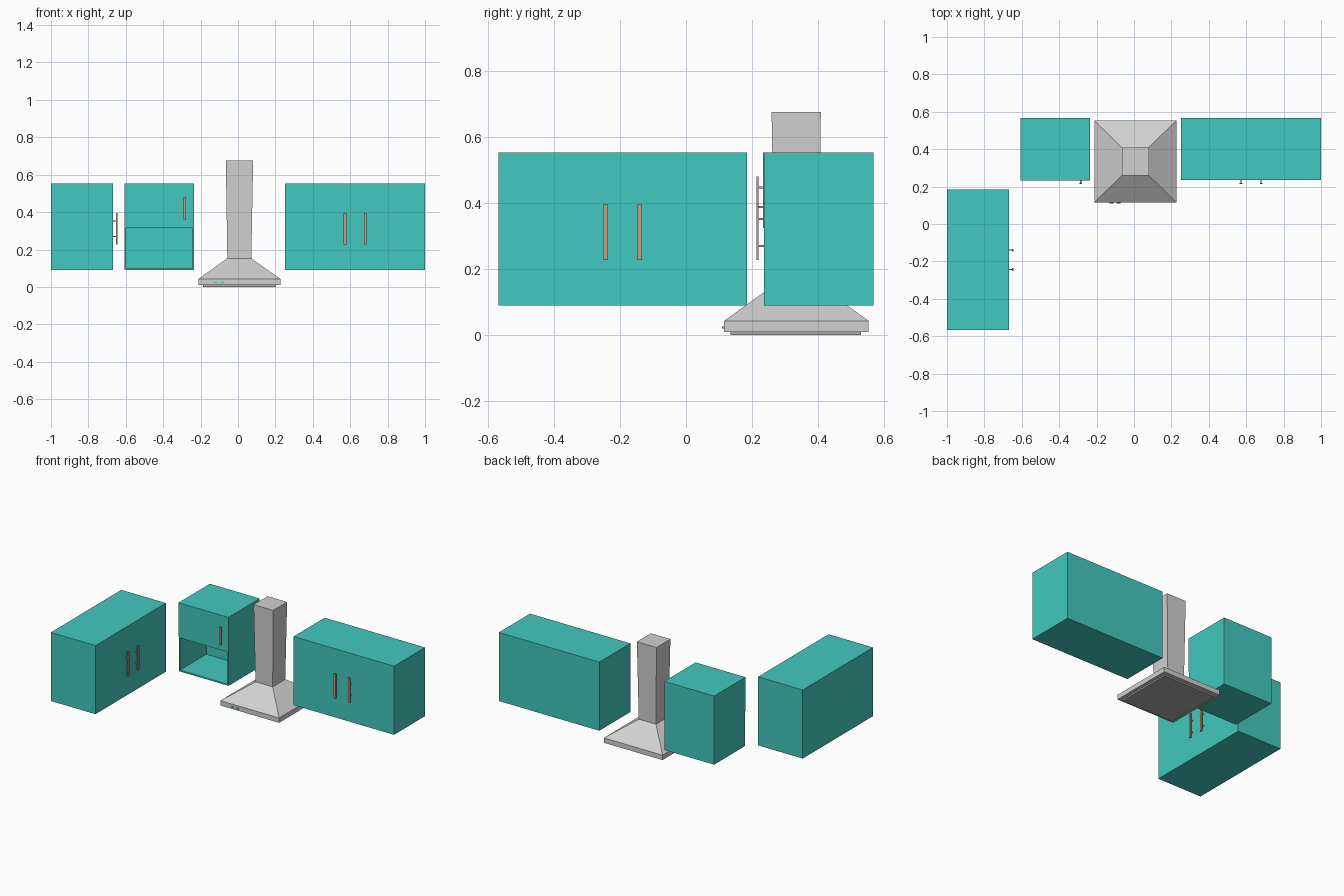
import bpy, bmesh
from mathutils import Vector, Matrix

cube = bpy.data.objects.get("Cube")
if cube:
    bpy.data.objects.remove(cube, do_unlink=True)


def material(name, srgb):
    m = bpy.data.materials.new(name)
    m.use_nodes = True
    col = [(c / 255) ** 2.2 for c in srgb] + [1]
    m.diffuse_color = col
    m.node_tree.nodes["Principled BSDF"].inputs["Base Color"].default_value = col
    return m


teal = material("turquoise paint", (68, 200, 190))
steel = material("light steel", (208, 208, 208))
grille = material("filter grey", (170, 170, 170))
copper = material("copper", (200, 155, 128))


def finish(name, bm, mat):
    bmesh.ops.recalc_face_normals(bm, faces=bm.faces[:])
    me = bpy.data.meshes.new(name)
    bm.to_mesh(me)
    bm.free()
    me.materials.append(mat)
    ob = bpy.data.objects.new(name, me)
    bpy.context.collection.objects.link(ob)
    return ob


def add_box(bm, lo, hi):
    lo, hi = Vector(lo), Vector(hi)
    mat = Matrix.Translation((lo + hi) / 2) @ Matrix.Diagonal((*(hi - lo), 1))
    bmesh.ops.create_cube(bm, size=1, matrix=mat)


def box(name, lo, hi, mat):
    bm = bmesh.new()
    add_box(bm, lo, hi)
    return finish(name, bm, mat)


def loft(name, rects, mat):
    """Solid through rectangles given as x0, x1, y0, y1, z."""
    bm = bmesh.new()
    rings = [[bm.verts.new(p) for p in ((a, c, z), (b, c, z), (b, d, z), (a, d, z))]
             for a, b, c, d, z in rects]
    for r, s in zip(rings, rings[1:]):
        for i in range(4):
            j = (i + 1) % 4
            bm.faces.new((r[i], r[j], s[j], s[i]))
    bm.faces.new(rings[0])
    bm.faces.new(rings[-1])
    return finish(name, bm, mat)


def handle(name, pos, z0, z1, posts, turn=False):
    """Flat bar on two posts, standing off a front at pos."""
    bm = bmesh.new()
    add_box(bm, (-.0075, -.023, z0), (.0075, -.016, z1))
    for z in posts:
        add_box(bm, (-.003, -.017, z - .003), (.003, .002, z + .003))
    if turn:
        bmesh.ops.rotate(bm, verts=bm.verts[:], matrix=Matrix(((0, -1, 0), (1, 0, 0), (0, 0, 1))))
    bmesh.ops.translate(bm, verts=bm.verts[:], vec=(*pos, 0))
    return finish(name, bm, copper)


BOTTOM, TOP, FRONT, BACK = .09, .553, .236, .567

# Wall cabinets
box("side_cabinet", (-1, -.567, BOTTOM), (-.667, .184, TOP), teal)
box("wide_cabinet", (.25, FRONT, BOTTOM), (1, BACK, TOP), teal)

# Narrow cabinet: closed above, open niche below
bm = bmesh.new()
add_box(bm, (-.607, FRONT, BOTTOM), (-.235, BACK, TOP))
bmesh.ops.bisect_plane(bm, geom=bm.verts[:] + bm.edges[:] + bm.faces[:],
                       plane_co=(0, 0, .325), plane_no=(0, 0, 1))
bm.normal_update()
front = [f for f in bm.faces if f.normal.y < -.9 and f.calc_center_median().z < .325]
bmesh.ops.inset_region(bm, faces=front, thickness=.013)
back = bmesh.ops.extrude_face_region(bm, geom=front)
bmesh.ops.delete(bm, geom=front, context="FACES_ONLY")
bmesh.ops.translate(bm, vec=(0, .28, 0),
                    verts=[v for v in back["geom"] if isinstance(v, bmesh.types.BMVert)])
finish("niche_cabinet", bm, teal)
box("niche_cabinet_door", (-.607, FRONT - .003, .325), (-.235, FRONT, TOP), teal)

# Handles
for side, x in (("left", .68), ("right", .572)):
    handle("wide_cabinet_handle_" + side, (x, FRONT), .228, .396, (.27, .352))
for side, y in (("back", -.14), ("front", -.244)):
    handle("side_cabinet_handle_" + side, (-.667, y), .228, .396, (.27, .352), True)
handle("niche_cabinet_handle", (-.285, FRONT), .36, .48, (.388, .447))

# Extractor hood
loft("hood_canopy", [(-.212, .226, .115, .553, .01), (-.212, .226, .115, .553, .043),
                     (-.057, .071, .268, .402, .153)], steel)
loft("hood_chimney", [(-.057, .071, .268, .402, .15), (-.065, .081, .259, .408, .675)], steel)
box("hood_filter", (-.188, .135, 0), (.204, .53, .012), grille)
for i, x in enumerate((-.12, -.083)):
    box("hood_button_%d" % (i + 1), (x - .01, .109, .02), (x + .01, .116, .027), teal)
